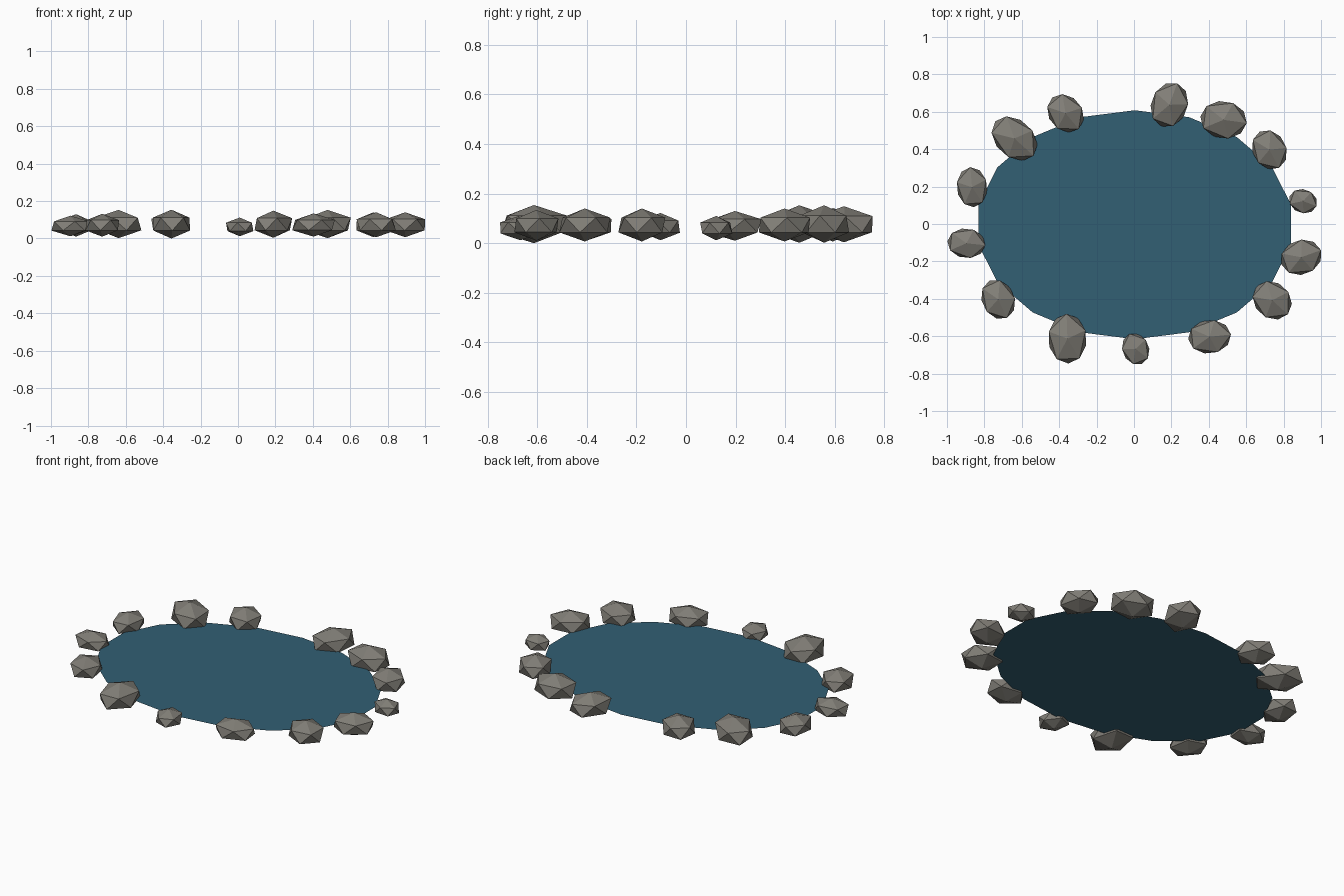
import bpy, bmesh
from math import sin, cos, pi, radians
from mathutils import Matrix


def material(name, rgb):
    m = bpy.data.materials.new(name)
    m.diffuse_color = (*rgb, 1)
    return m


def finish(bm, name, mat):
    me = bpy.data.meshes.new(name)
    bm.to_mesh(me)
    bm.free()
    me.materials.append(mat)
    ob = bpy.data.objects.new(name, me)
    bpy.context.collection.objects.link(ob)
    return ob


stone = material("stone", (0.22, 0.21, 0.185))
blue = material("water", (0.032, 0.115, 0.175))

# Water: flat 18-sided oval sheet, held part way up the rocks
bm = bmesh.new()
rim = [bm.verts.new((0.004 - 0.849 * sin(i * pi / 9), -0.004 + 0.612 * cos(i * pi / 9), 0.052))
       for i in range(18)]
bm.faces.new(rim)
finish(bm, "water_surface", blue)

# Rim rocks: x, y, length, width, heading in degrees, bottom z, top z
rocks = [
    (-0.90, -0.10, 0.20, 0.15, -6, 0.012, 0.122),
    (-0.87, 0.20, 0.21, 0.155, 95, 0.01, 0.13),
    (-0.643, 0.46, 0.27, 0.19, -42, 0.002, 0.153),
    (-0.37, 0.595, 0.215, 0.17, -50, 0.007, 0.142),
    (0.185, 0.64, 0.24, 0.185, 70, 0.004, 0.149),
    (0.475, 0.56, 0.245, 0.19, -8, 0.002, 0.153),
    (0.72, 0.40, 0.215, 0.17, -62, 0.007, 0.14),
    (0.90, 0.125, 0.15, 0.12, -20, 0.012, 0.11),
    (0.89, -0.175, 0.22, 0.175, 20, 0.007, 0.14),
    (0.735, -0.405, 0.22, 0.18, -42, 0.007, 0.14),
    (0.40, -0.60, 0.225, 0.17, 6, 0.01, 0.134),
    (-0.36, -0.61, 0.26, 0.195, 92, 0.0, 0.154),
    (0.005, -0.665, 0.17, 0.135, 112, 0.012, 0.112),
    (-0.73, -0.40, 0.215, 0.165, -65, 0.01, 0.132),
]
for i, (x, y, length, width, heading, z0, z1) in enumerate(rocks, 1):
    bm = bmesh.new()
    place = (Matrix.Translation((x + 0.004, y - 0.003, (z0 + z1) / 2))
             @ Matrix.Rotation(radians(heading), 4, 'Z')
             @ Matrix.Diagonal((length / 1.75, width / 1.69, (z1 - z0) / 2, 1)))
    bmesh.ops.create_icosphere(bm, subdivisions=1, radius=1, matrix=place)
    finish(bm, f"rim_rock_{i:02d}", stone)
